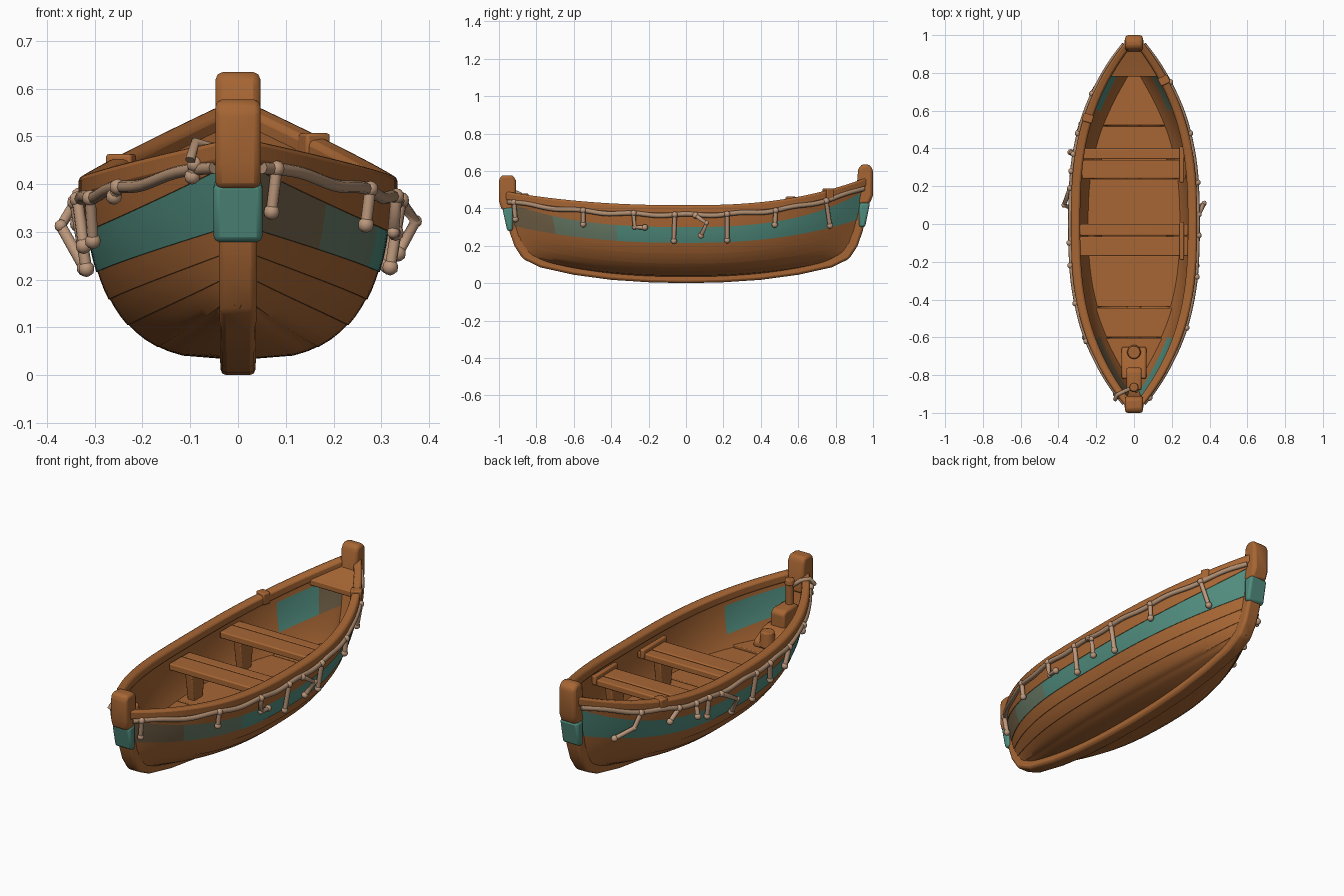
import bpy, bmesh, math
from mathutils import Vector, Matrix

if "Cube" in bpy.data.objects:
    bpy.data.objects.remove(bpy.data.objects["Cube"])

def mat(name, c):
    m = bpy.data.materials.new(name)
    m.diffuse_color = (*c, 1)
    m.use_nodes = True
    m.node_tree.nodes["Principled BSDF"].inputs["Base Color"].default_value = m.diffuse_color
    return m

WOOD = mat("warm brown wood", (.385, .132, .034))
TEAL = mat("teal paint", (.08, .26, .205))
WORN = mat("worn teal paint", (.14, .20, .135))
FADED = mat("faded olive paint", (.18, .13, .07))
ROPE = mat("rope tan", (.42, .26, .16))
BONE = mat("pale bone", (.50, .31, .20))

def finish(name, bm, mats, bevel=0, seg=2, recalc=True):
    if recalc:
        bmesh.ops.recalc_face_normals(bm, faces=bm.faces)
    me = bpy.data.meshes.new(name)
    bm.to_mesh(me)
    bm.free()
    ob = bpy.data.objects.new(name, me)
    bpy.context.collection.objects.link(ob)
    for m in mats:
        me.materials.append(m)
    bpy.ops.object.select_all(action='DESELECT')
    ob.select_set(True)
    bpy.context.view_layer.objects.active = ob
    bpy.ops.object.shade_smooth_by_angle(angle=math.radians(40))
    if bevel:
        b = ob.modifiers.new("soft edges", 'BEVEL')
        b.width, b.segments, b.limit_method = bevel, seg, 'ANGLE'
    return ob

# hull shape: u runs bow to stern (-1..1), h runs keel to rim (0..1)
def clamp(v, a, b): return max(a, min(b, v))
def keel_z(u): return .032 + .108 * abs(u) ** 2.3
def rim_z(u): return .415 + (.075 * abs(u) ** 2.3 if u < 0 else .15 * u ** 2.5)
def beam(u): return .03 + .293 * (1 - abs(u) ** 2.7)
def length(h): return .88 + .09 * max(h, 0) ** .8
def hull(u, h, out=0):
    f = (1 - (1 - h) ** 2.2) ** (.35 + .2 * u * u)
    return Vector((max(.003, beam(u) * f + out), u * length(h),
                   keel_z(u) + h * (rim_z(u) - keel_z(u))))
def side_x(y, z):
    u = y / .93
    for _ in range(6):
        h = clamp((z - keel_z(u)) / (rim_z(u) - keel_z(u)), 0, 1)
        u = clamp(y / length(h), -1, 1)
    return hull(u, h).x

N = 56
US = [-1 + 2 * i / N for i in range(N + 1)]

def shell(name, rows, rule, inside):
    bm = bmesh.new()
    for s in (1, -1):
        g = []
        for u in US:
            col = [hull(u, h, o) for h, o in rows(u)]
            g.append([bm.verts.new((p.x * s, p.y, p.z)) for p in col])
        for i in range(N):
            u = (US[i] + US[i + 1]) / 2
            for j in range(len(g[0]) - 1):
                q = [g[i][j], g[i + 1][j], g[i + 1][j + 1], g[i][j + 1]]
                f = bm.faces.new(q if (s > 0) != inside else q[::-1])
                f.material_index = rule(s, u, j)
    return finish(name, bm, [WOOD, TEAL, WORN, FADED], recalc=False)

# outer skin of overlapping strakes, the fifth one painted
def strakes(u):
    e = [0, .07, .19, .33, .48, .70 + .14 * u ** 4, 1]
    return [(a + (b - a) * k / 3, .003 * (1 - k / 3)) for a, b in zip(e, e[1:]) for k in range(4)]
def outer_paint(s, u, j):
    if not 15 <= j <= 18:
        return 0
    if s > 0 and u < -.4:
        return 3 if u < -.74 else 2
    return 1
shell("hull_planking", strakes, outer_paint, False)

# inner skin with old paint near the ends
def inner_paint(s, u, j):
    if not 5 <= j <= 8 or abs(u) < .66:
        return 0
    if u > 0:
        return (1 if u < .86 else 3) if s < 0 else 2
    return 1 if s > 0 else 3
shell("inner_lining", lambda u: [(j / 11, -.028) for j in range(12)], inner_paint, True)

def sweep(name, rings, mats=(WOOD,), bevel=.008):
    bm = bmesh.new()
    for run in rings:
        r = [[bm.verts.new(p) for p in ring] for ring in run]
        n = len(r[0])
        for a, b in zip(r, r[1:]):
            for k in range(n):
                bm.faces.new((a[k], a[(k + 1) % n], b[(k + 1) % n], b[k]))
        bm.faces.new(r[0])
        bm.faces.new(r[-1])
    return finish(name, bm, mats, bevel)

# gunwale, both sides
def band(s, h, inn, out, dz0, dz1):
    run = []
    for u in US:
        p = hull(u, h)
        a, b = max(.001, p.x + inn), max(.006, p.x + out)
        run.append([(s * a, p.y, p.z + dz0), (s * b, p.y, p.z + dz0),
                    (s * b, p.y, p.z + dz1), (s * a, p.y, p.z + dz1)])
    return run
sweep("gunwale", [band(s, 1, -.038, .011, -.047, .002) for s in (1, -1)], bevel=.011)

# keel continuing up into both stems
half = [(.982, .45), (.967, .38), (.945, .28), (.918, .2), (.872, .13), (.78, .085),
        (.6, .045), (.4, .018), (.2, .005)]
path = [(-y, z) for y, z in half] + [(0, 0)] + half[::-1]
run = []
for i, (y, z) in enumerate(path):
    a, b = path[max(i - 1, 0)], path[min(i + 1, len(path) - 1)]
    t = Vector((b[0] - a[0], b[1] - a[1])).normalized()
    iy, iz, w = y - t.y * .06, z + t.x * .06, .037 + .012 * z
    run.append([(-w, y, z), (w, y, z), (w, iy, iz), (-w, iy, iz)])
sweep("keel_and_stems", [run], bevel=.013)

# solid cut from a side profile (y, z)
def prism(name, pts, w, m=WOOD, bevel=.01, x=0):
    return sweep(name, [[[(x - w, y, z) for y, z in pts], [(x + w, y, z) for y, z in pts]]], (m,), bevel)

prism("front_post", [(-.985, .39), (-1, .44), (-1, .555), (-.985, .577), (-.925, .577),
                     (-.91, .55), (-.905, .39)], .047, bevel=.014)
prism("back_post", [(.98, .42), (1, .47), (1, .61), (.98, .635), (.935, .635),
                    (.92, .605), (.905, .42)], .047, bevel=.019)
prism("front_painted_collar", [(-.982, .40), (-.955, .278), (-.925, .28), (-.925, .41)], .051, TEAL, .012)
prism("back_painted_collar", [(.984, .43), (.958, .30), (.925, .30), (.925, .43)], .051, TEAL, .012)

# floor boards and decks that follow the inside of the hull
def deck(name, y0, y1, zf, thick, gap=.026, n=16, bevel=.004):
    run = []
    for i in range(n + 1):
        y = y0 + (y1 - y0) * i / n
        z = zf(y)
        w = max(.01, side_x(y, z) - gap)
        b = max(.008, min(w, side_x(y, z - thick) - .012))
        run.append([(-b, y, z - thick), (b, y, z - thick), (w, y, z), (-w, y, z)])
    sweep(name, [run], bevel=bevel)
edges = [-.44, -.165, .24, .52, .86]
for i, (a, b) in enumerate(zip(edges, edges[1:])):
    deck(f"floor_board_{i + 1}", a + .002, b - .002, lambda y: .165, .02)
deck("front_step", -.6, -.445, lambda y: .18, .025)
deck("front_floor", -.86, -.603, lambda y: .19, .02)
deck("back_deck", .78, .95, lambda y: rim_z(y / .97) - .03, .03, .02)

def box(name, x, y, z, m=WOOD, bevel=.006):
    return prism(name, [(y[0], z[0]), (y[1], z[0]), (y[1], z[1]), (y[0], z[1])],
                 (x[1] - x[0]) / 2, m, bevel, (x[0] + x[1]) / 2)

# two plank seats with splayed legs and side brackets
for nm, y0, y1, z in (("front", -.17, 0, .35), ("back", .24, .40, .365)):
    ym, w = (y0 + y1) / 2, .285 if y0 < 0 else .275
    box(nm + "_seat_plank_a", (-w, w), (y0, ym + .02), (z - .035, z))
    box(nm + "_seat_plank_b", (-w, w), (ym + .023, y1), (z - .035, z - .002))
    for s in (-1, 1):
        prism(nm + "_seat_leg", [(ym - .035, .155), (ym + .035, .155), (ym + .06, z - .03),
                                 (ym - .06, z - .03)], .02, bevel=.005, x=s * .19)
    box(nm + "_seat_bracket", (.24, .265), (y0 - .02, y1 + .01), (z - .03, z + .02))

# mooring block with peg near the front
prism("mooring_block", [(-.88, .20), (-.76, .19), (-.76, .335), (-.78, .35), (-.88, .35)], .04)
prism("mooring_base", [(-.82, .185), (-.65, .185), (-.65, .215), (-.74, .265), (-.82, .27)], .065)
def cyl(name, loc, r1, r2, depth, m=WOOD, bevel=.006):
    bm = bmesh.new()
    bmesh.ops.create_cone(bm, cap_ends=True, segments=16, radius1=r1, radius2=r2, depth=depth,
                          matrix=Matrix.Translation(loc))
    return finish(name, bm, [m], bevel)
cyl("mooring_knob", (0, -.68, .235), .04, .033, .08)
cyl("mooring_peg", (0, -.865, .40), .02, .02, .12)
cyl("mooring_peg_cap", (0, -.865, .465), .026, .022, .03)

# small clamps over the gunwale
for i, (s, y) in enumerate([(1, .76), (-1, .56)]):
    x, z = s * (beam(y / .97) - .012), rim_z(y / .97)
    ob = box(f"rim_clamp_{i + 1}", (-.028, .028), (-.022, .022), (-.05, .01))
    ob.location = (x, y, z)
    ob.rotation_euler.z = s * math.atan(.79 * y ** 1.7)

# rope and hanging bone fenders
def tube(name, pts, r, m):
    cu = bpy.data.curves.new(name, 'CURVE')
    cu.dimensions, cu.bevel_depth, cu.bevel_resolution, cu.use_fill_caps = '3D', r, 2, True
    sp = cu.splines.new('POLY')
    sp.points.add(len(pts) - 1)
    for p, q in zip(sp.points, pts):
        p.co = (*q, 1)
    cu.materials.append(m)
    bpy.context.collection.objects.link(bpy.data.objects.new(name, cu))

def rope_z(y): return rim_z(y / .97) - .05 + .005 * math.cos(y * 22)
def at(s, y, z, out): return Vector((s * (side_x(y, z) + out), y, z))

for s, nm in ((1, "right"), (-1, "left")):
    tube(nm + "_rope", [at(s, y, rope_z(y), .014) for y in [-.95 + 1.9 * i / 60 for i in range(61)]], .013, ROPE)
tube("mooring_rope", [(-.1, -.93, .45), (-.09, -.905, .487), (-.05, -.885, .475), (-.015, -.87, .445),
                      (.02, -.885, .44)], .011, ROPE)

# each fender: side, then (y, drop below the rope, distance out from the hull)
fenders = [
    (1, (-.92, 0, .02), (-.912, .09, .022)), (1, (-.55, 0, .02), (-.55, .075, .022)),
    (1, (-.28, 0, .02), (-.275, .075, .022), (-.22, .07, .022)), (1, (-.06, 0, .02), (-.065, .14, .022)),
    (1, (.05, .005, .02), (.11, .04, .055), (.08, .11, .03)), (1, (.22, 0, .02), (.22, .14, .022)),
    (1, (.48, 0, .02), (.475, .075, .022)), (1, (.75, 0, .02), (.77, .14, .022)),
    (-1, (.69, 0, .02), (.72, .08, .03), (.80, .15, .03)), (-1, (.48, 0, .02), (.53, .07, .024)),
    (-1, (.37, 0, .02), (.38, .06, .045)), (-1, (.28, 0, .02), (.28, .1, .022)),
    (-1, (.19, 0, .02), (.1, .05, .055), (.08, .14, .025)), (-1, (-.1, 0, .02), (-.1, .14, .022)),
    (-1, (-.22, 0, .02), (-.24, .1, .022)), (-1, (-.42, 0, .02), (-.39, .09, .022)),
    (-1, (-.62, 0, .02), (-.6, .02, .022)), (-1, (-.91, -.01, .02), (-.9, .015, .022)),
]
knobs = bmesh.new()
for i, (s, *pts) in enumerate(fenders):
    p = [at(s, y, rope_z(y) - d, o) for y, d, o in pts]
    tube(f"bone_fender_{i + 1}", p, .012, BONE)
    for k, q in enumerate(p):
        r = .017 if k in (0, len(p) - 1) else .0135
        bmesh.ops.create_icosphere(knobs, subdivisions=2, radius=r, matrix=Matrix.Translation(q))
for f in knobs.faces:
    f.smooth = True
finish("bone_fender_knobs", knobs, [BONE])
